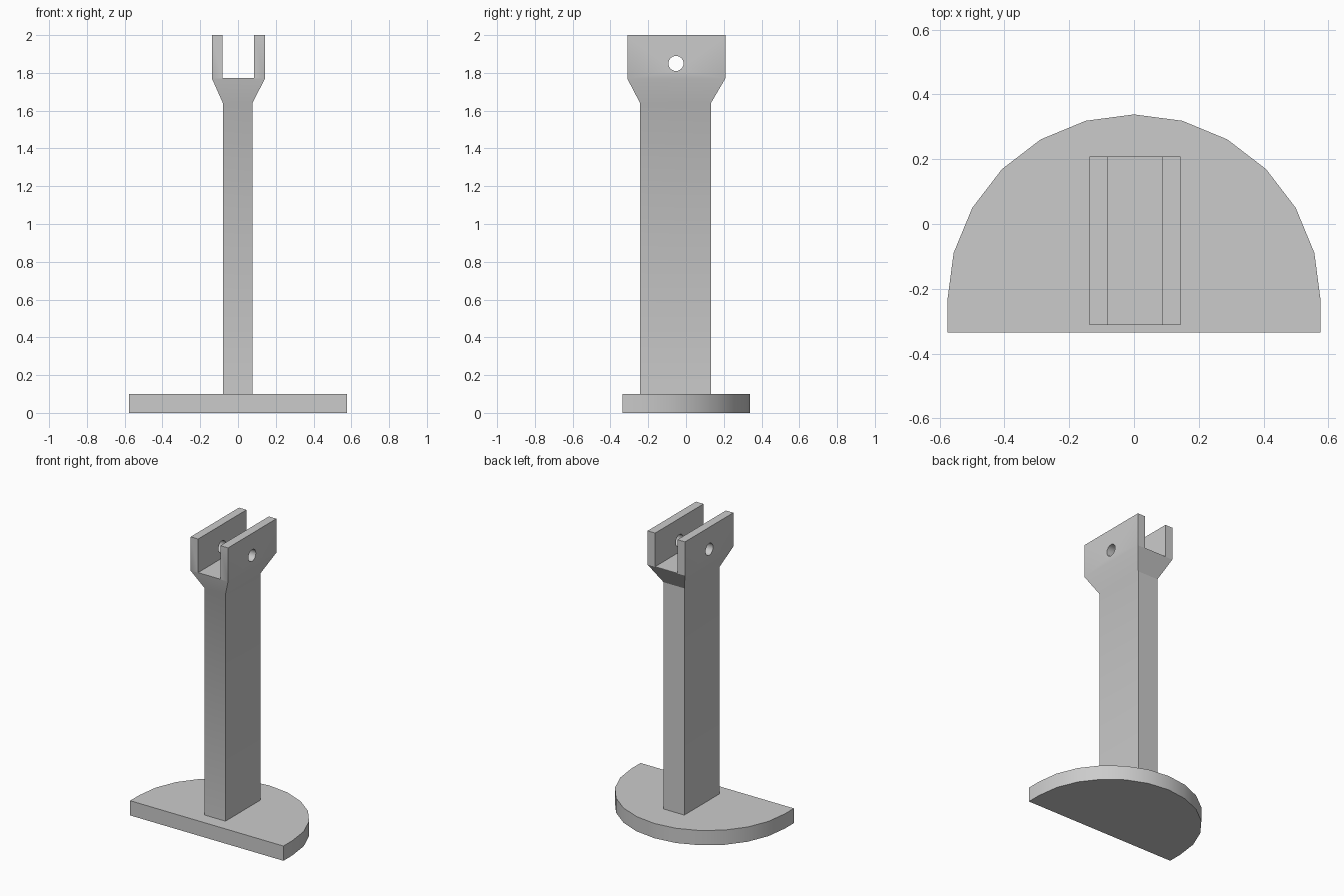
import bpy
import bmesh
import math

cube = bpy.data.objects.get("Cube")
if cube:
    bpy.data.objects.remove(cube, do_unlink=True)

grey = bpy.data.materials.new("plain grey")
grey.use_nodes = True
COLOUR = (0.6, 0.6, 0.6, 1)
grey.diffuse_color = COLOUR
grey.node_tree.nodes["Principled BSDF"].inputs["Base Color"].default_value = COLOUR


def loft(name, rings):
    """Closed solid through a stack of rings with equal point counts."""
    bm = bmesh.new()
    loops = [[bm.verts.new(p) for p in ring] for ring in rings]
    for low, high in zip(loops, loops[1:]):
        for i in range(len(low)):
            j = (i + 1) % len(low)
            bm.faces.new((low[i], low[j], high[j], high[i]))
    bm.faces.new(loops[0][::-1])
    bm.faces.new(loops[-1])
    bmesh.ops.recalc_face_normals(bm, faces=bm.faces)
    mesh = bpy.data.meshes.new(name)
    bm.to_mesh(mesh)
    bm.free()
    mesh.materials.append(grey)
    obj = bpy.data.objects.new(name, mesh)
    bpy.context.collection.objects.link(obj)
    return obj


def rect(x0, x1, y0, y1, z):
    return [(x0, y0, z), (x1, y0, z), (x1, y1, z), (x0, y1, z)]


def activate(obj):
    bpy.ops.object.select_all(action="DESELECT")
    obj.select_set(True)
    bpy.context.view_layer.objects.active = obj


def cut(obj, cutter):
    cutter.hide_render = True
    mod = obj.modifiers.new("cut", "BOOLEAN")
    mod.operation = "DIFFERENCE"
    mod.solver = "EXACT"
    mod.object = cutter
    activate(obj)
    bpy.ops.object.modifier_apply(modifier=mod.name)
    bpy.data.objects.remove(cutter, do_unlink=True)


# Half-round base plate with a short straight skirt at the front
RADIUS, CENTRE_Y, FRONT_Y, BASE_TOP = 0.576, -0.238, -0.335, 0.1
outline = [(-RADIUS, FRONT_Y), (RADIUS, FRONT_Y)]
for i in range(13):
    a = math.pi * i / 12
    outline.append((RADIUS * math.cos(a), CENTRE_Y + RADIUS * math.sin(a)))
base = loft("base_plate", [[(x, y, z) for x, y in outline] for z in (0, BASE_TOP)])

# Post flaring out into the fork head
head = (-0.138, 0.143, -0.311, 0.208)
shaft = (-0.08, 0.076, -0.243, 0.132)
post = loft("forked_post", [rect(*shaft, BASE_TOP), rect(*shaft, 1.64),
                            rect(*head, 1.77), rect(*head, 2.0)])

# Open slot between the two prongs
cut(post, loft("slot_cutter", [rect(-0.082, 0.086, -0.5, 0.5, z) for z in (1.772, 2.2)]))

# Pin hole through both prongs
circle = [2 * math.pi * i / 24 for i in range(24)]
cut(post, loft("pin_hole_cutter",
               [[(x, -0.053 + 0.04 * math.cos(a), 1.85 + 0.04 * math.sin(a))
                 for a in circle] for x in (-0.4, 0.4)]))

for obj in (base, post):
    activate(obj)
    bpy.ops.object.shade_smooth_by_angle(angle=math.radians(30))
